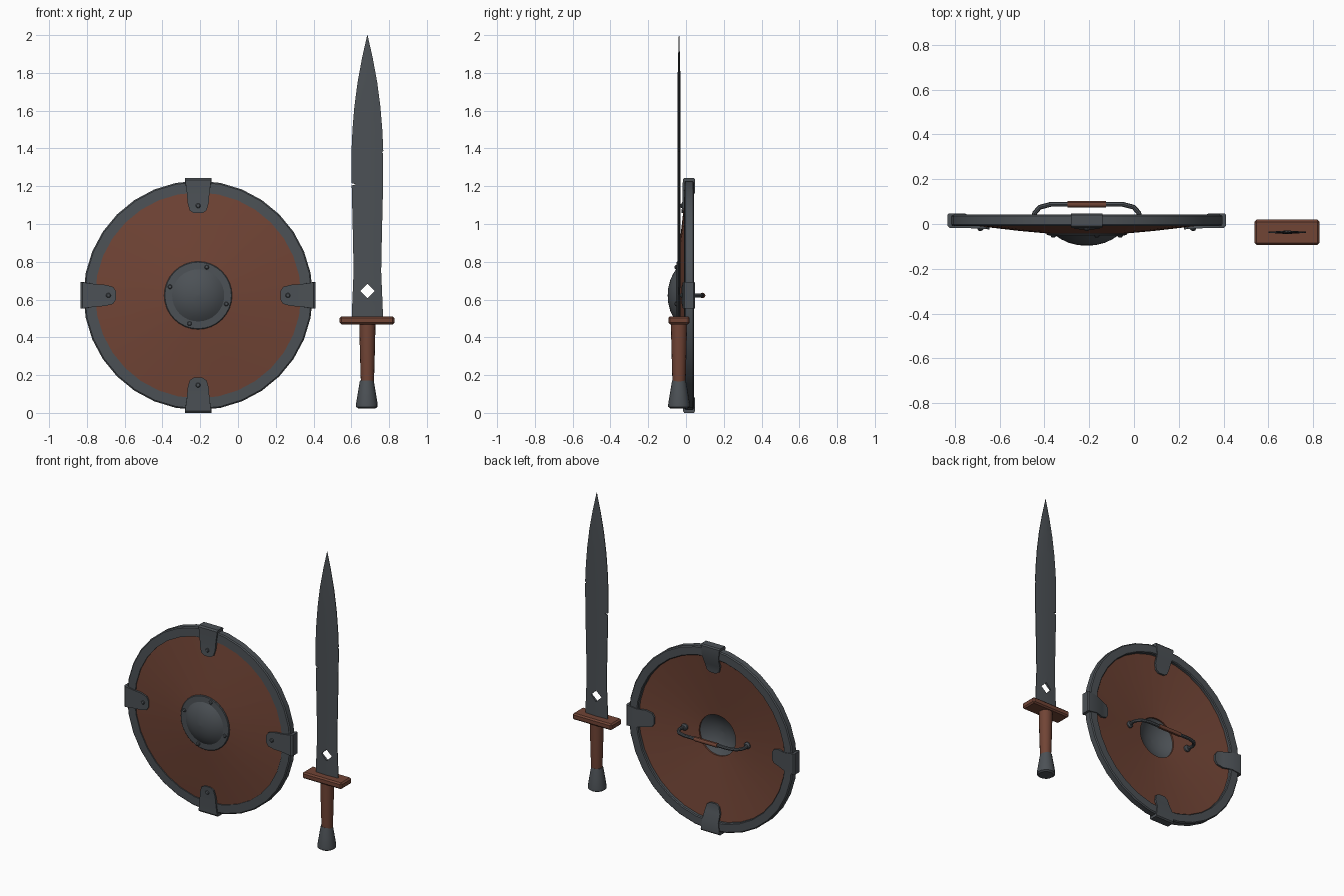
import bpy, bmesh, math
from mathutils import Matrix, Vector

if "Cube" in bpy.data.objects:
    bpy.data.objects.remove(bpy.data.objects["Cube"])

def material(name, rgb):
    m = bpy.data.materials.new(name)
    m.diffuse_color = (*rgb, 1)
    m.use_nodes = True
    m.node_tree.nodes["Principled BSDF"].inputs["Base Color"].default_value = m.diffuse_color
    return m

STEEL = material("dark steel", (0.072, 0.082, 0.092))
WOOD = material("brown wood", (0.165, 0.058, 0.036))
SHIELD = Vector((-0.211, 0, 0.622))
SWORD = Vector((0.685, -0.037, 0))

def finish(name, bm, mat, loc):
    bmesh.ops.remove_doubles(bm, verts=bm.verts, dist=1e-5)
    bmesh.ops.recalc_face_normals(bm, faces=bm.faces)
    me = bpy.data.meshes.new(name)
    bm.to_mesh(me)
    bm.free()
    ob = bpy.data.objects.new(name, me)
    ob.location = loc
    me.materials.append(mat)
    bpy.context.collection.objects.link(ob)
    return ob

def loft(name, rings, mat, loc, closed=False, matrix=None):
    """Skin a list of equal-length point rings; cap the ends unless closed."""
    bm = bmesh.new()
    rows = [[bm.verts.new(p) for p in r] for r in rings]
    n = len(rows[0])
    for i in range(len(rows) if closed else len(rows) - 1):
        a, b = rows[i], rows[(i + 1) % len(rows)]
        for j in range(n):
            bm.faces.new((a[j], a[(j + 1) % n], b[(j + 1) % n], b[j]))
    if not closed:
        bm.faces.new(rows[0])
        bm.faces.new(rows[-1])
    if matrix:
        bm.transform(matrix)
    return finish(name, bm, mat, loc)

def lathe(name, profile, mat, loc, axis='Y', segs=32, closed=False):
    """Spin (radius, height) points round the Y or Z axis."""
    rings = []
    for r, h in profile:
        ring = []
        for k in range(segs):
            a = 2 * math.pi * k / segs
            c, s = r * math.cos(a), r * math.sin(a)
            ring.append((c, h, s) if axis == 'Y' else (c, s, h))
        rings.append(ring)
    return loft(name, rings, mat, loc, closed)

def rivet(name, r, angle, y, size):
    pos = SHIELD + Vector((r * math.cos(angle), y, r * math.sin(angle)))
    lathe(name, [(size, 0.006), (size, -0.003), (size * 0.7, -0.008), (size * 0.2, -0.01)],
          STEEL, pos, segs=10)

# Shield: conical board with a central opening, and rim
lathe("shield_board", [(0.135, -0.046), (0.3, -0.031), (0.56, -0.001), (0.56, 0.02),
                       (0.3, -0.012), (0.135, -0.03)], WOOD, SHIELD, closed=True)
lathe("shield_rim", [(0.545, -0.010), (0.6, -0.008), (0.607, -0.002), (0.607, 0.036),
                     (0.6, 0.042), (0.55, 0.042), (0.545, 0.036)], STEEL, SHIELD, closed=True)

# Hollow domed boss with flange
lathe("shield_boss", [(0.0005, -0.097), (0.04, -0.094), (0.08, -0.084), (0.115, -0.068),
                      (0.138, -0.052), (0.176, -0.050), (0.18, -0.046), (0.18, -0.038),
                      (0.135, -0.040), (0.11, -0.058), (0.075, -0.075), (0.04, -0.085),
                      (0.0005, -0.088)], STEEL, SHIELD)
for k in range(4):
    rivet("boss_rivet", 0.156, math.radians(73 + 90 * k), -0.051, 0.012)

# Four clips folded over the rim: half width, outer (r, y), inner (r, y)
clip = [(0.022, (0.435, -0.024), (0.435, -0.010)), (0.045, (0.450, -0.023), (0.450, -0.008)),
        (0.056, (0.490, -0.020), (0.490, -0.005)), (0.060, (0.545, -0.018), (0.545, -0.006)),
        (0.069, (0.612, -0.017), (0.602, -0.006)), (0.070, (0.622, -0.009), (0.604, 0.000)),
        (0.070, (0.622, 0.041), (0.604, 0.035)), (0.069, (0.614, 0.048), (0.600, 0.039)),
        (0.060, (0.545, 0.047), (0.545, 0.038)), (0.056, (0.490, 0.024), (0.490, 0.010)),
        (0.045, (0.450, 0.019), (0.450, 0.004)), (0.022, (0.435, 0.017), (0.435, 0.002))]
rings = [[(-w, o[1], o[0]), (w, o[1], o[0]), (w, i[1], i[0]), (-w, i[1], i[0])]
         for w, o, i in clip]
for k in range(4):
    loft("rim_clip", rings, STEEL, SHIELD, matrix=Matrix.Rotation(k * math.pi / 2, 4, 'Y'))
    rivet("clip_rivet", 0.475, k * math.pi / 2, -0.021, 0.013)

# Bent carrying handle with flattened feet and a wrapped grip
half = [(0.232, -0.02), (0.24, 0.025), (0.232, 0.05), (0.21, 0.075), (0.16, 0.088)]
path = [(-x, y) for x, y in half] + half[::-1]
cu = bpy.data.curves.new("shield_handle", 'CURVE')
cu.dimensions = '3D'
cu.bevel_depth, cu.bevel_resolution, cu.use_fill_caps = 0.011, 2, True
sp = cu.splines.new('POLY')
sp.points.add(len(path) - 1)
for p, (x, y) in zip(sp.points, path):
    p.co = (x, y, 0, 1)
handle = bpy.data.objects.new("shield_handle", cu)
handle.location = SHIELD
bpy.context.collection.objects.link(handle)
cu.materials.append(STEEL)
bpy.context.view_layer.objects.active = handle
handle.select_set(True)
bpy.ops.object.convert(target='MESH')
for s in (-1, 1):
    lathe("handle_foot", [(0.022, -0.022), (0.022, -0.01), (0.015, 0.0), (0.003, 0.003)],
          STEEL, SHIELD + Vector((s * 0.232, 0, 0)), segs=12)
loft("handle_wrap", [[(x, 0.088 + 0.0145 * math.cos(a * math.pi / 6),
                       0.0145 * math.sin(a * math.pi / 6)) for a in range(12)]
                     for x in (-0.085, 0.085)], WOOD, SHIELD)

# Sword blade: thin lens section, leaf outline
outline = [(0.49, 0.083), (0.56, 0.081), (0.75, 0.073), (0.95, 0.077), (1.2, 0.083),
           (1.39, 0.084), (1.5, 0.079), (1.62, 0.069), (1.75, 0.052), (1.88, 0.028), (2.0, 0.001)]
rings = []
for z, w in outline:
    t = 0.007 * min(1, w / 0.05) + 0.001
    e = 0.3 * t
    rings.append([(-w, -e, z), (0, -t, z), (w, -e, z), (w, e, z), (0, t, z), (-w, e, z)])
blade = loft("blade", rings, STEEL, SWORD)

# Diamond hole and small edge nicks: x, z, half width, half height
for x, z, hw, hh in [(0, 0.645, 0.038, 0.038), (-0.088, 1.21, 0.026, 0.008),
                     (0.09, 1.38, 0.013, 0.012)]:
    cutter = loft("cutter", [[(x - hw, y, z), (x, y, z - hh), (x + hw, y, z), (x, y, z + hh)]
                             for y in (-0.1, 0.1)], STEEL, SWORD)
    cutter.hide_render = True
    bpy.context.view_layer.objects.active = blade
    mod = blade.modifiers.new("cut", 'BOOLEAN')
    mod.operation, mod.solver, mod.object = 'DIFFERENCE', 'EXACT', cutter
    bpy.context.view_layer.update()
    bpy.ops.object.modifier_apply(modifier=mod.name)
    bpy.data.objects.remove(cutter)

# Guard: bevelled bar
bm = bmesh.new()
bmesh.ops.create_cube(bm, size=1)
bm.transform(Matrix.Diagonal((0.29, 0.112, 0.042, 1)))
bmesh.ops.bevel(bm, geom=bm.edges[:], offset=0.009, segments=1, affect='EDGES')
finish("guard", bm, WOOD, SWORD + Vector((-0.002, 0, 0.49)))

# Grip and flared pommel
lathe("grip", [(0.034, 0.16), (0.036, 0.2), (0.040, 0.34), (0.043, 0.475)],
      WOOD, SWORD, axis='Z', segs=16)
lathe("pommel", [(0.046, 0.024), (0.057, 0.032), (0.057, 0.048), (0.047, 0.11),
                 (0.039, 0.158), (0.036, 0.172)], STEEL, SWORD + Vector((-0.003, 0, 0)),
      axis='Z', segs=16)

# Smooth shading with sharp edges kept
for ob in bpy.context.scene.objects:
    ob.select_set(ob.type == 'MESH')
bpy.ops.object.shade_smooth_by_angle(angle=math.radians(30))
